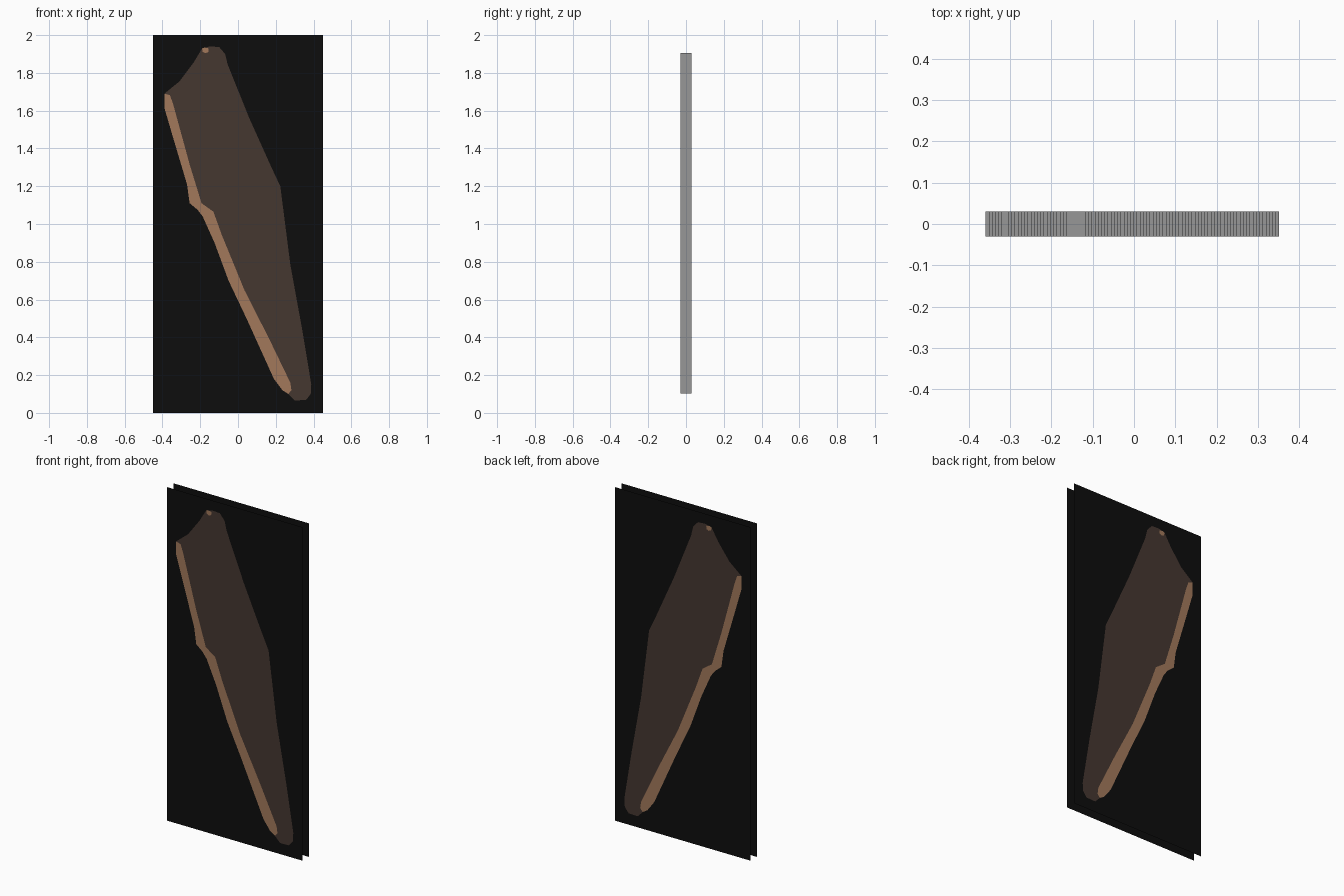
import bpy
from mathutils import Vector
from mathutils.geometry import delaunay_2d_cdt, intersect_point_line

if "Cube" in bpy.data.objects:
    bpy.data.objects.remove(bpy.data.objects["Cube"])

HALF = 0.03          # half the thickness
PX = 2 / 256         # step size of the hidden rim


def material(name, rgb):
    m = bpy.data.materials.new(name)
    m.diffuse_color = (*rgb, 1)
    m.use_nodes = True
    m.node_tree.nodes["Principled BSDF"].inputs["Base Color"].default_value = m.diffuse_color
    return m


black = material("black", (0.0042, 0.0042, 0.0042))
brown = material("dark brown", (0.060, 0.038, 0.030))
tan = material("tan edge", (0.36, 0.19, 0.105))
grey = material("grey rim", (0.31, 0.31, 0.31))

# Blade silhouette: top and right side, then left side from the foot upward
right_side = [(-0.235, 1.855), (-0.19, 1.93), (-0.15, 1.94), (-0.10, 1.937), (-0.068, 1.90),
              (-0.055, 1.845), (0.06, 1.56), (0.177, 1.30), (0.224, 1.20), (0.24, 1.075),
              (0.277, 0.785), (0.34, 0.44), (0.388, 0.15), (0.385, 0.10), (0.36, 0.068),
              (0.30, 0.066)]
left_side = [(0.266, 0.10), (0.235, 0.12), (0.19, 0.18), (0.045, 0.50), (-0.05, 0.70),
             (-0.124, 0.90), (-0.187, 1.04), (-0.214, 1.075), (-0.256, 1.11), (-0.27, 1.21),
             (-0.34, 1.445), (-0.39, 1.615), (-0.39, 1.69)]
outline = right_side + left_side + [(-0.31, 1.755)]

# Tan cutting edge along the left side, and a tan spot at the tip
edge = left_side + [(-0.36, 1.682), (-0.342, 1.63), (-0.256, 1.315), (-0.193, 1.11),
                    (-0.13, 1.065), (-0.087, 0.945), (0.034, 0.65), (0.166, 0.39),
                    (0.277, 0.16), (0.283, 0.12)]
spot = [(-0.19, 1.93), (-0.178, 1.934), (-0.155, 1.93), (-0.157, 1.91), (-0.172, 1.904),
        (-0.188, 1.912)]
sheet = [(-0.45, 0), (0.45, 0), (0.45, 2), (-0.45, 2)]


def inside(p, poly):
    hit = False
    for (x1, z1), (x2, z2) in zip(poly, poly[1:] + poly[:1]):
        if (z1 > p[1]) != (z2 > p[1]) and p[0] < x1 + (p[1] - z1) * (x2 - x1) / (z2 - z1):
            hit = not hit
    return hit


def make_object(name, verts, faces, mats, indices=None):
    me = bpy.data.meshes.new(name)
    me.from_pydata(verts, [], faces)
    for m in mats:
        me.materials.append(m)
    if indices:
        me.polygons.foreach_set("material_index", indices)
    me.update()
    ob = bpy.data.objects.new(name, me)
    bpy.context.collection.objects.link(ob)
    return ob


# Front and back sheets, cut along the painted shapes
pts, cuts = [], []
for poly in (sheet, outline, edge, spot):
    s, n = len(pts), len(poly)
    pts += [Vector(p) for p in poly]
    cuts += [(s + i, s + (i + 1) % n) for i in range(n)]
flat, _, tris, *_ = delaunay_2d_cdt(pts, cuts, [], 0, 1e-5)
tris = [list(t) for t in tris]
colours = []
for t in tris:
    c = sum((flat[i] for i in t), Vector((0, 0))) / len(t)
    if inside(c, edge) or inside(c, spot):
        colours.append(2)
    else:
        colours.append(1 if inside(c, outline) else 0)
for name, y in (("front_sheet", -HALF), ("back_sheet", HALF)):
    faces = tris if y < 0 else [t[::-1] for t in tris]
    make_object(name, [(p.x, y, p.y) for p in flat], faces, [black, brown, tan], colours)

# Stepped rim between the sheets, following the silhouette a little inside it
segs = [(Vector(a), Vector(b)) for a, b in zip(outline, outline[1:] + outline[:1])]


def deep(p):
    if not inside(p, outline):
        return False
    for a, b in segs:
        q, f = intersect_point_line(p, a, b)
        q = Vector(q[:2]) if 0 < f < 1 else (a if f <= 0 else b)
        if (p - q).length < 0.033:
            return False
    return True


cells = {(i, k) for i in range(-52, 52) for k in range(256)
         if deep(Vector(((i + 0.5) * PX, (k + 0.5) * PX)))}
verts, faces = [], []
for i, k in sorted(cells):
    corners = [(i, k), (i + 1, k), (i + 1, k + 1), (i, k + 1)]
    for j, (di, dk) in enumerate([(0, -1), (1, 0), (0, 1), (-1, 0)]):
        if (i + di, k + dk) not in cells:
            a, b = corners[j], corners[(j + 1) % 4]
            s = len(verts)
            verts += [(p[0] * PX, y, p[1] * PX)
                      for p, y in ((a, -HALF), (a, HALF), (b, HALF), (b, -HALF))]
            faces.append((s, s + 1, s + 2, s + 3))
make_object("stepped_rim", verts, faces, [grey])
